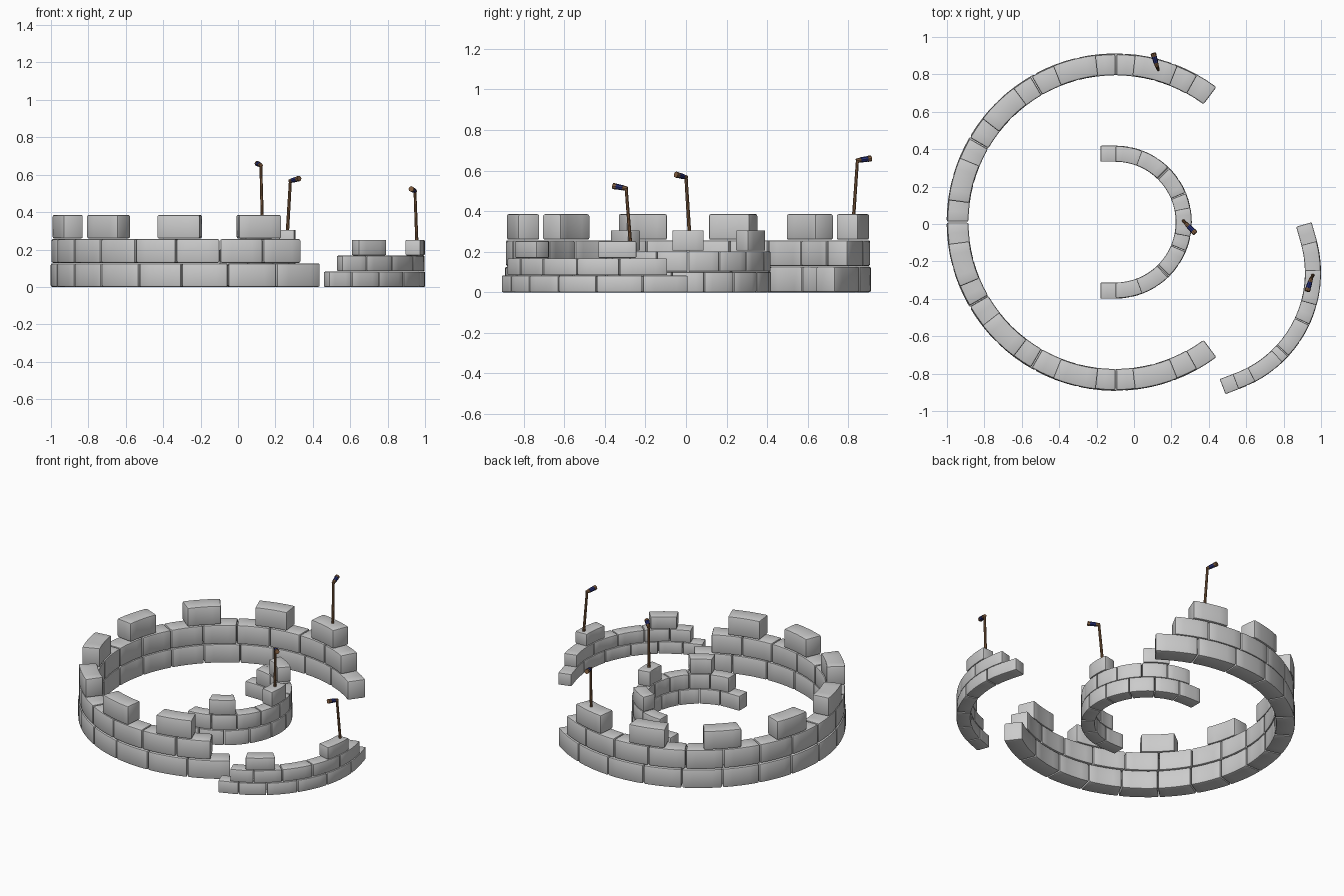
import bpy, bmesh
from math import radians, sin, cos
from mathutils import Vector

if "Cube" in bpy.data.objects:
    bpy.data.objects.remove(bpy.data.objects["Cube"])


def finish(bm, name, mats=()):
    bmesh.ops.recalc_face_normals(bm, faces=bm.faces)
    me = bpy.data.meshes.new(name)
    bm.to_mesh(me)
    bm.free()
    for m in mats:
        me.materials.append(m)
    ob = bpy.data.objects.new(name, me)
    bpy.context.collection.objects.link(ob)
    for p in me.polygons:
        p.use_smooth = True
    me.set_sharp_from_angle(angle=radians(35))
    return ob


def on_arc(c, r, a, lo, hi, rm):
    # Point on the wall arc; beyond lo/hi the wall runs on straight
    k = max(lo, min(hi, a))
    t, s = radians(k), radians(a - k) * rm
    return (c[0] + r * cos(t) - s * sin(t), c[1] + r * sin(t) + s * cos(t))


def course(name, c, r0, r1, z0, z1, spans, lo=-999, hi=999, bevel=0.009, gap=0.005, n=4):
    # A row of curved, rounded stone blocks, one per (start, end) angle span
    bm = bmesh.new()
    rm = (r0 + r1) / 2
    g = gap / 2 / rm * 57.3
    for a0, a1 in spans:
        rings = []
        for i in range(n + 1):
            a = a0 + g + (a1 - a0 - 2 * g) * i / n
            ring = []
            for r, z in ((r0, z0), (r1, z0), (r1, z1), (r0, z1)):
                x, y = on_arc(c, r, a, lo, hi, rm)
                ring.append(bm.verts.new((x, y, z)))
            rings.append(ring)
        for p, q in zip(rings, rings[1:]):
            for j in range(4):
                k = (j + 1) % 4
                bm.faces.new((p[j], p[k], q[k], q[j]))
        bm.faces.new(rings[0])
        bm.faces.new(rings[-1][::-1])
    bmesh.ops.recalc_face_normals(bm, faces=bm.faces)
    sharp = [e for e in bm.edges if e.calc_face_angle(0) > 0.7]
    bmesh.ops.bevel(bm, geom=sharp, offset=bevel, segments=2, profile=0.5, affect='EDGES')
    return finish(bm, name)


def pairs(seams):
    s = sorted(seams)
    return list(zip(s, s[1:]))


# Large ring wall, open on the right; seams listed for the front half and mirrored
C = (-0.1, 0.01)


def both(half):
    return pairs({round(270 + a, 2) for a in half} | {round(90 - a, 2) for a in half})


course("outer_wall_lower", C, 0.787, 0.902, 0.0, 0.126,
       both([37, 19.9, 3, -13, -28.5, -44.5, -59.5, -74.5, -90]))
course("outer_wall_middle", C, 0.785, 0.898, 0.129, 0.256,
       both([29.3, 15.2, 0.2, -15, -30, -45, -60, -75, -90]))
merlons = [270 + a for a in (14.2, -14.2, -44.6, -75)] + [90 - a for a in (14.2, -14.2, -44.6, -75)]
course("outer_wall_merlons", C, 0.787, 0.9, 0.259, 0.385, [(a - 7.7, a + 7.7) for a in merlons])

# Small inner half-ring wall
SMALL = dict(lo=-90, hi=90, bevel=0.006, gap=0.004)
course("inner_wall_lower", C, 0.323, 0.409, 0.0, 0.1,
       pairs([-101.25 - 1.5] + [11.25 + 22.5 * i for i in range(-4, 3)] + [78.75, 102.75]), **SMALL)
course("inner_wall_middle", C, 0.323, 0.407, 0.102, 0.202, pairs([22.5 * i for i in range(-4, 5)]), **SMALL)
course("inner_wall_merlons", C, 0.324, 0.408, 0.205, 0.305, [(-70, -46), (-11.4, 11.4), (46, 70)], **SMALL)

# Detached arc wall at the right front
D = (0.34, -0.26)
ARC = dict(lo=-69, hi=16, bevel=0.006, gap=0.004)
course("side_wall_lower", D, 0.574, 0.66, 0.0, 0.082, pairs([24.6, 4, -16, -34, -51, -66, -77.9]), **ARC)
course("side_wall_middle", D, 0.574, 0.658, 0.084, 0.167, pairs([15, -6, -25, -42.5, -58, -71]), **ARC)
course("side_wall_merlons", D, 0.575, 0.659, 0.169, 0.252, [(-62.5, -46.2), (-15.5, 1.5)], **ARC)

# Bent poles with banded heads
wood = bpy.data.materials.new("brown_wood")
wood.diffuse_color = (0.22, 0.11, 0.05, 1)
wood.use_nodes = True
wood.node_tree.nodes["Principled BSDF"].inputs["Base Color"].default_value = wood.diffuse_color
blue = bpy.data.materials.new("dark_blue")
blue.diffuse_color = (0.02, 0.03, 0.18, 1)
blue.use_nodes = True
blue.node_tree.nodes["Principled BSDF"].inputs["Base Color"].default_value = blue.diffuse_color


def tube(bm, p, q, r0, r1, mat):
    d = q - p
    rot = d.to_track_quat('Z', 'Y').to_matrix().to_4x4()
    rot.translation = (p + q) / 2
    out = bmesh.ops.create_cone(bm, cap_ends=True, segments=8, radius1=r0, radius2=r1,
                                depth=d.length, matrix=rot)
    for f in {f for v in out['verts'] for f in v.link_faces}:
        f.material_index = mat


def pole(name, base, bend, tip):
    base, bend, tip = Vector(base), Vector(bend), Vector(tip)
    bm = bmesh.new()
    tube(bm, base - Vector((0, 0, 0.03)), bend, 0.009, 0.008, 0)
    tube(bm, bend - (tip - bend) * 0.08, bend.lerp(tip, 0.25), 0.010, 0.012, 0)
    tube(bm, bend.lerp(tip, 0.25), bend.lerp(tip, 0.75), 0.013, 0.014, 1)
    tube(bm, bend.lerp(tip, 0.75), tip, 0.015, 0.015, 0)
    return finish(bm, name, (wood, blue))


pole("outer_wall_pole", (0.13, 0.825, 0.385), (0.122, 0.845, 0.65), (0.103, 0.913, 0.66))
pole("inner_wall_pole", (0.263, 0.018, 0.305), (0.28, 0.0, 0.567), (0.328, -0.05, 0.58))
pole("side_wall_pole", (0.957, -0.272, 0.25), (0.946, -0.295, 0.512), (0.926, -0.36, 0.524))
